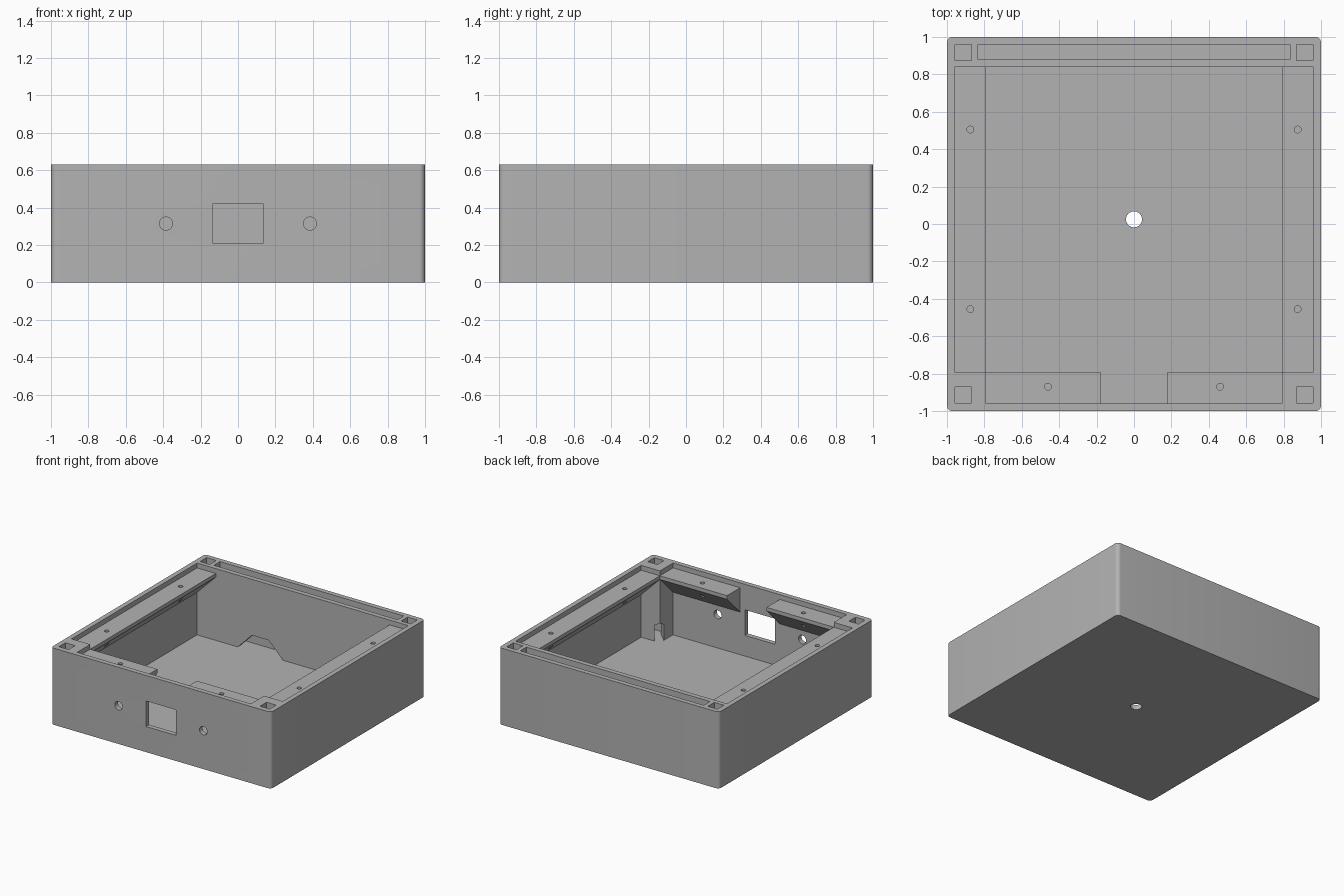
import bpy, bmesh, math
from mathutils import Vector, Matrix

if "Cube" in bpy.data.objects:
    bpy.data.objects.remove(bpy.data.objects["Cube"], do_unlink=True)

H = 0.63          # overall height
FLOOR = 0.04      # floor thickness
IN = 0.96         # inner wall face
POST = 0.79       # inner face of posts and ledges
BAR = 0.84        # inner face of the thick back wall
LEDGE = H - 0.04  # ledge top
LIP = 0.03        # ledge edge thickness

grey = bpy.data.materials.new("plain_grey")
grey.use_nodes = True
grey.diffuse_color = (0.45, 0.45, 0.45, 1)
grey.node_tree.nodes["Principled BSDF"].inputs["Base Color"].default_value = (0.45, 0.45, 0.45, 1)


def finish(name, bm):
    bmesh.ops.recalc_face_normals(bm, faces=bm.faces)
    mesh = bpy.data.meshes.new(name)
    bm.to_mesh(mesh)
    bm.free()
    mesh.materials.append(grey)
    obj = bpy.data.objects.new(name, mesh)
    bpy.context.collection.objects.link(obj)
    return obj


def prism(name, points, depth):
    """Extrude a closed 3D outline along the vector depth."""
    bm = bmesh.new()
    face = bm.faces.new([bm.verts.new(p) for p in points])
    ext = bmesh.ops.extrude_face_region(bm, geom=[face])["geom"]
    moved = [g for g in ext if isinstance(g, bmesh.types.BMVert)]
    bmesh.ops.translate(bm, verts=moved, vec=depth)
    return finish(name, bm)


def box(name, x0, x1, y0, y1, z0, z1):
    x0, x1 = sorted((x0, x1))
    pts = [(x0, y0, z0), (x1, y0, z0), (x1, y1, z0), (x0, y1, z0)]
    return prism(name, pts, (0, 0, z1 - z0))


def rod(name, center, radius, length, axis="Z"):
    bm = bmesh.new()
    bmesh.ops.create_cone(bm, cap_ends=True, segments=32, radius1=radius,
                          radius2=radius, depth=length)
    if axis == "Y":
        bmesh.ops.rotate(bm, verts=bm.verts, matrix=Matrix.Rotation(math.pi / 2, 3, "X"))
    bmesh.ops.translate(bm, verts=bm.verts, vec=center)
    return finish(name, bm)


def combine(part, operation):
    mod = body.modifiers.new("combine", "BOOLEAN")
    mod.operation, mod.solver, mod.object = operation, "EXACT", part
    bpy.context.view_layer.objects.active = body
    bpy.ops.object.modifier_apply(modifier=mod.name)
    bpy.data.objects.remove(part, do_unlink=True)


def add(part):
    combine(part, "UNION")


def cut(part):
    combine(part, "DIFFERENCE")


# Outer block with rounded upright edges
body = box("enclosure_tray", -1, 1, -1, 1, 0, H)
bm = bmesh.new()
bm.from_mesh(body.data)
upright = [e for e in bm.edges if abs(e.verts[0].co.z - e.verts[1].co.z) > 0.1]
bmesh.ops.bevel(bm, geom=upright, offset=0.03, segments=6, profile=0.5, affect="EDGES")
bm.to_mesh(body.data)
bm.free()

# Main cavity, leaving the thick back wall
cut(box("cavity", -IN, IN, -IN, BAR, FLOOR, H + 0.1))

# Front corner posts
for s in (-1, 1):
    add(box("corner_post", s * POST, s * 0.98, -0.98, -POST, FLOOR - 0.02, H))


def ledge_profile(place):
    """Ledge section with a 45 degree underside, running into the wall."""
    reach = 0.98 - POST
    section = [(POST, LEDGE), (0.98, LEDGE), (0.98, LEDGE - LIP - reach), (POST, LEDGE - LIP)]
    return [place(d, z) for d, z in section]


# Side and front ledges
for s in (-1, 1):
    add(prism("side_ledge", ledge_profile(lambda d, z: (s * d, -POST - 0.02, z)),
              (0, BAR + POST + 0.04, 0)))
    add(prism("front_ledge", ledge_profile(lambda d, z: (s * 0.18, -d, z)),
              (s * (POST + 0.02 - 0.18), 0, 0)))

# Long slot in the back wall
cut(box("back_slot", -0.835, 0.835, 0.88, 0.96, FLOOR, H + 0.1))

for s in (-1, 1):
    # Square pockets in the four corners
    for y in (-0.957, 0.875):
        cut(box("corner_pocket", s * 0.87, s * 0.957, y, y + 0.085, FLOOR, H + 0.1))

    # Diagonal pointed opening at the foot of each front post
    side = Vector((1, s, 0)).normalized()
    inward = Vector((-s, 1, 0)).normalized()
    start = Vector((s * 0.91, -0.91, 0))
    outline = [(-0.035, FLOOR), (0.035, FLOOR), (0.035, 0.17), (0, 0.2), (-0.035, 0.17)]
    cut(prism("post_opening", [start + side * u + Vector((0, 0, z)) for u, z in outline],
              inward * 0.25))

    # Sloped openings from the cavity into the back slot
    trapezoid = [(-0.205, FLOOR), (0.205, FLOOR), (0.075, 0.17), (-0.075, 0.17)]
    cut(prism("slot_opening", [(s * 0.385 + u, 0.8, z) for u, z in trapezoid], (0, 0.12, 0)))

    # Screw holes through the ledges
    for x, y in ((0.875, 0.505), (0.875, -0.455), (0.46, -0.87)):
        cut(rod("screw_hole", (s * x, y, LEDGE - 0.1), 0.018, 0.36))

    # Round holes in the front wall
    cut(rod("front_hole", (s * 0.385, -0.98, 0.315), 0.035, 0.1, "Y"))

# Front window and centre floor hole
cut(box("front_window", -0.137, 0.137, -1.1, -0.9, 0.21, 0.42))
cut(rod("floor_hole", (0, 0.025, 0.02), 0.043, 0.2))

# Smooth rounded corners and holes, sharp elsewhere
bpy.ops.object.select_all(action="DESELECT")
body.select_set(True)
bpy.context.view_layer.objects.active = body
bpy.ops.object.shade_smooth_by_angle(angle=math.radians(30))
